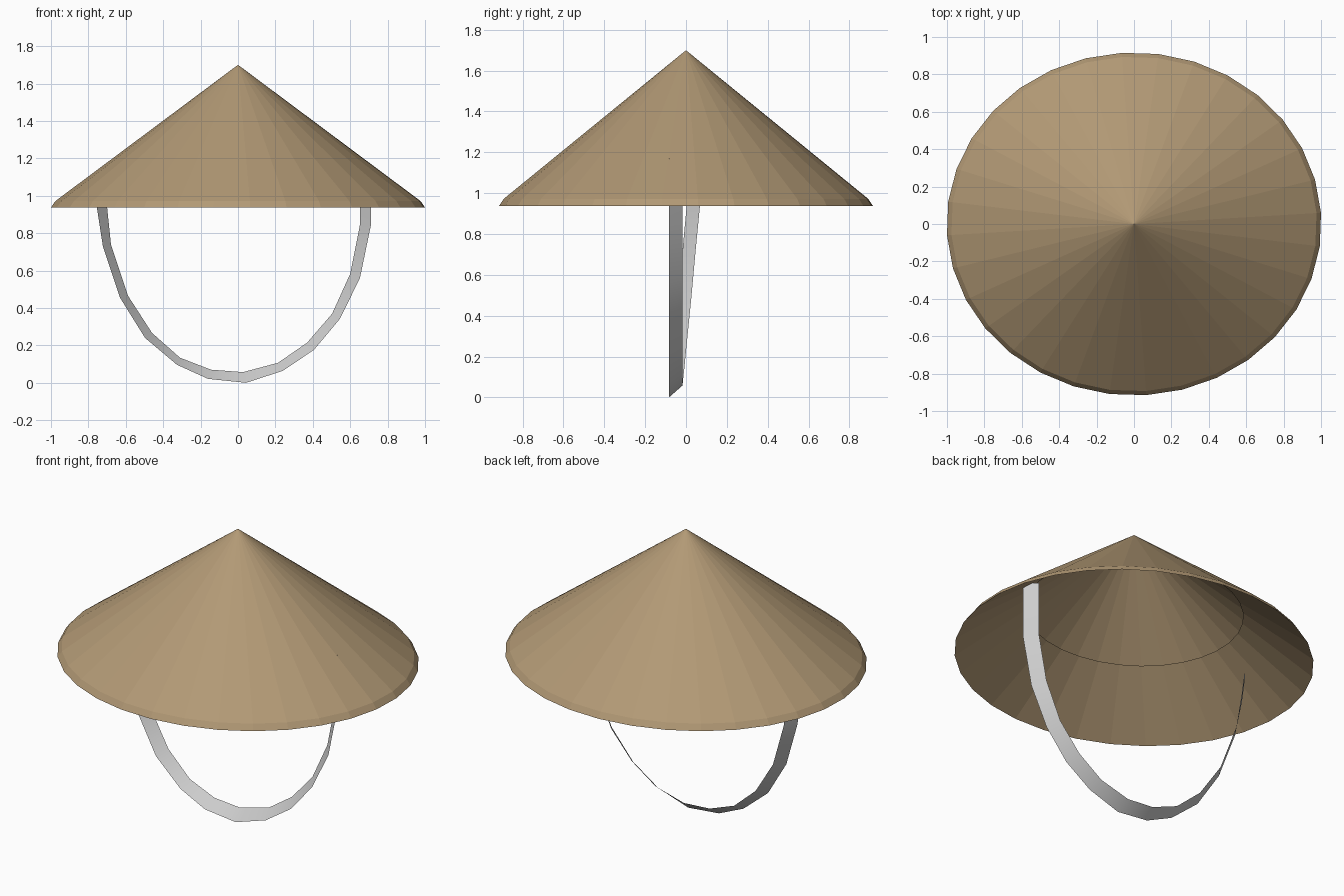
import bpy, bmesh, math

if "Cube" in bpy.data.objects:
    bpy.data.objects.remove(bpy.data.objects["Cube"])

SIDES = 32
TURN = math.radians(3.75)
DEPTH = 0.915          # the brim is slightly narrower front to back


def material(name, rgb):
    m = bpy.data.materials.new(name)
    m.diffuse_color = (*rgb, 1.0)
    m.use_nodes = True
    m.node_tree.nodes["Principled BSDF"].inputs["Base Color"].default_value = m.diffuse_color
    return m


straw = material("straw_tan", (0.445, 0.319, 0.178))
grey = material("strap_grey", (0.604, 0.604, 0.604))


def finish(bm, name, mat):
    me = bpy.data.meshes.new(name)
    bm.to_mesh(me)
    bm.free()
    me.materials.append(mat)
    ob = bpy.data.objects.new(name, me)
    bpy.context.collection.objects.link(ob)
    return ob


def shell(name, profile, apex=None, flip=False):
    """Faceted elliptical surface through (radius, height) rings."""
    bm = bmesh.new()
    rings = []
    for r, z in profile:
        angles = [TURN + 2 * math.pi * i / SIDES for i in range(SIDES)]
        rings.append([bm.verts.new((r * math.cos(a), r * DEPTH * math.sin(a), z))
                      for a in angles])
    for low, high in zip(rings, rings[1:]):
        for i in range(SIDES):
            j = (i + 1) % SIDES
            bm.faces.new((low[i], low[j], high[j], high[i]))
    if apex is not None:
        tip = bm.verts.new((0, 0, apex))
        for i in range(SIDES):
            bm.faces.new((rings[-1][i], rings[-1][(i + 1) % SIDES], tip))
    if flip:
        bmesh.ops.reverse_faces(bm, faces=bm.faces[:])
    return finish(bm, name, straw)


# Outer cone with its steep lip, and the lining band underneath
shell("hat_cone", [(1.002, 0.938), (0.978, 0.972)], apex=1.70)
shell("hat_lining", [(1.002, 0.938), (0.61, 1.222)], flip=True)

# Chin strap: thin ribbon between a wide front edge and a tighter back edge
front_edge = [(-0.765, 1.08), (-0.755, 0.94), (-0.722, 0.727), (-0.631, 0.455),
              (-0.497, 0.24), (-0.326, 0.096), (-0.16, 0.021), (0.043, 0.0),
              (0.24, 0.064), (0.406, 0.176), (0.545, 0.342), (0.652, 0.56),
              (0.711, 0.845), (0.711, 1.17)]
back_edge = [(-0.71, 1.08), (-0.70, 0.94), (-0.679, 0.738), (-0.588, 0.465),
             (-0.46, 0.267), (-0.31, 0.134), (-0.144, 0.07), (0.027, 0.057),
             (0.214, 0.107), (0.369, 0.214), (0.503, 0.369), (0.60, 0.583),
             (0.652, 0.845), (0.652, 1.17)]
bm = bmesh.new()
pairs = []
for (fx, fz), (bx, bz) in zip(front_edge, back_edge):
    y = -0.083 + (0.092 * fz if fx < 0 else 0.0)   # left side leans backwards
    pairs.append((bm.verts.new((fx, y, fz)), bm.verts.new((bx, y + 0.065, bz))))
for (f0, b0), (f1, b1) in zip(pairs, pairs[1:]):
    bm.faces.new((f0, f1, b1, b0))
strap = finish(bm, "chin_strap", grey)
for p in strap.data.polygons:
    p.use_smooth = True
